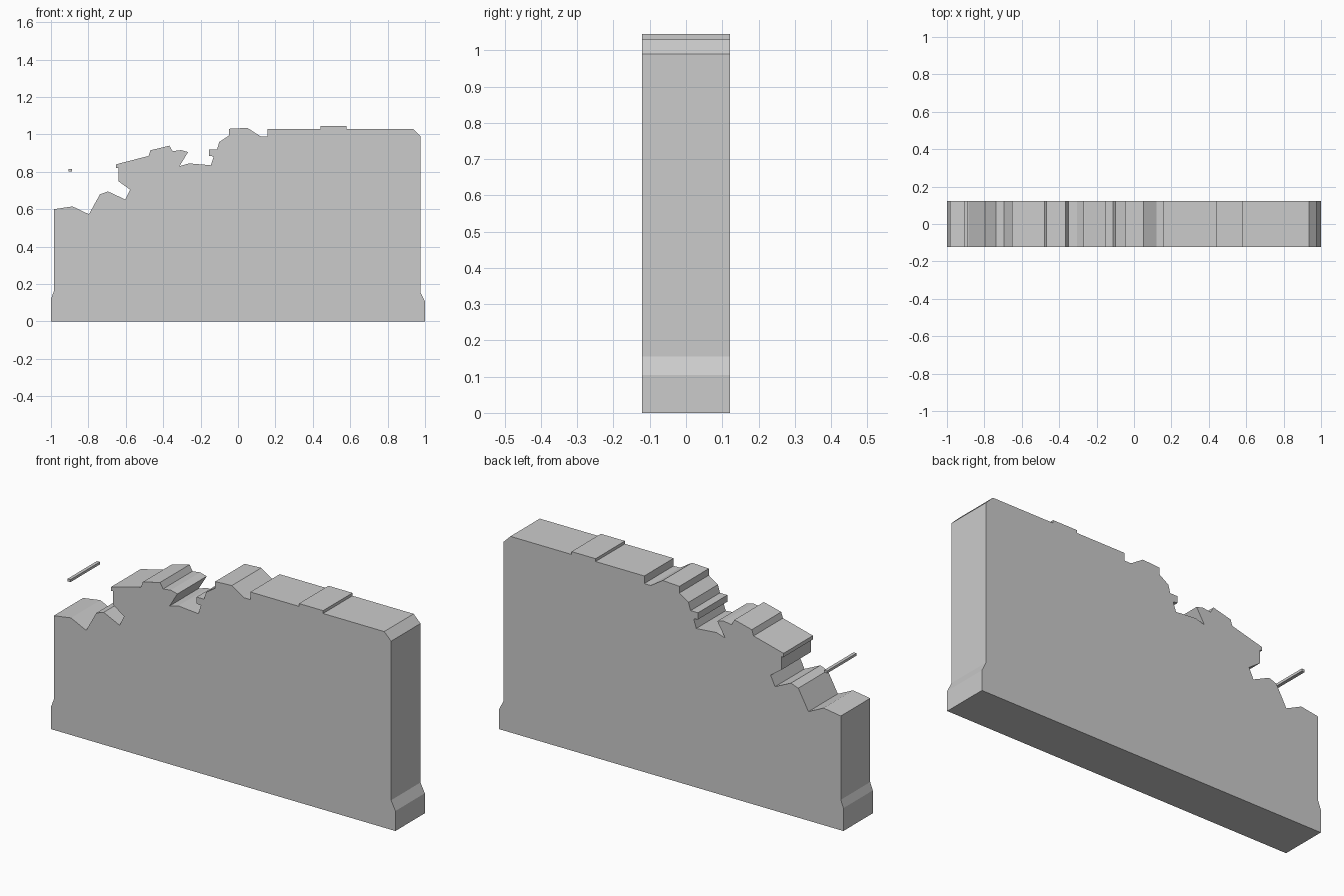
import bpy, bmesh

if "Cube" in bpy.data.objects:
    bpy.data.objects.remove(bpy.data.objects["Cube"])

HALF_DEPTH = 0.122


def extrude_profile(name, points):
    """Solid made by sweeping an x-z outline through the wall's thickness."""
    bm = bmesh.new()
    face = bm.faces.new([bm.verts.new((x, -HALF_DEPTH, z)) for x, z in points])
    swept = bmesh.ops.extrude_face_region(bm, geom=[face], use_keep_orig=True)
    verts = [v for v in swept["geom"] if isinstance(v, bmesh.types.BMVert)]
    bmesh.ops.translate(bm, verts=verts, vec=(0, 2 * HALF_DEPTH, 0))
    bmesh.ops.recalc_face_normals(bm, faces=bm.faces)
    # triangulate the concave front and back cleanly
    bmesh.ops.triangulate(bm, faces=[f for f in bm.faces if len(f.verts) > 4])
    mesh = bpy.data.meshes.new(name)
    bm.to_mesh(mesh)
    bm.free()
    obj = bpy.data.objects.new(name, mesh)
    bpy.context.collection.objects.link(obj)
    return obj


# Flared foot and intact right end with chamfered top corner
right_end = [(-1, 0), (1, 0), (1, 0.105), (0.975, 0.155), (0.975, 0.99), (0.935, 1.03)]

# Top edge with the raised block and the first notch
top_edge = [(0.58, 1.03), (0.58, 1.045), (0.44, 1.045), (0.44, 1.03),
            (0.157, 1.03), (0.157, 0.99), (0.12, 0.99), (0.05, 1.035),
            (-0.047, 1.03), (-0.047, 0.995)]

# Crumbling edge stepping down to the left
broken_edge = [(-0.1, 0.96), (-0.112, 0.92), (-0.155, 0.92), (-0.155, 0.885),
               (-0.13, 0.882), (-0.145, 0.835), (-0.262, 0.845), (-0.313, 0.83),
               (-0.267, 0.906), (-0.305, 0.916), (-0.35, 0.91), (-0.367, 0.94),
               (-0.468, 0.915), (-0.478, 0.885), (-0.652, 0.84), (-0.652, 0.82),
               (-0.64, 0.82), (-0.64, 0.75), (-0.577, 0.705), (-0.603, 0.652),
               (-0.695, 0.695), (-0.738, 0.68), (-0.797, 0.573), (-0.885, 0.615)]

# Low left end
left_end = [(-0.985, 0.6), (-0.985, 0.16), (-1, 0.12)]

extrude_profile("ruined_wall", right_end + top_edge + broken_edge + left_end)

# Small loose sliver above the broken end
extrude_profile("loose_sliver", [(-0.905, 0.802), (-0.888, 0.802),
                                 (-0.888, 0.815), (-0.905, 0.815)])
